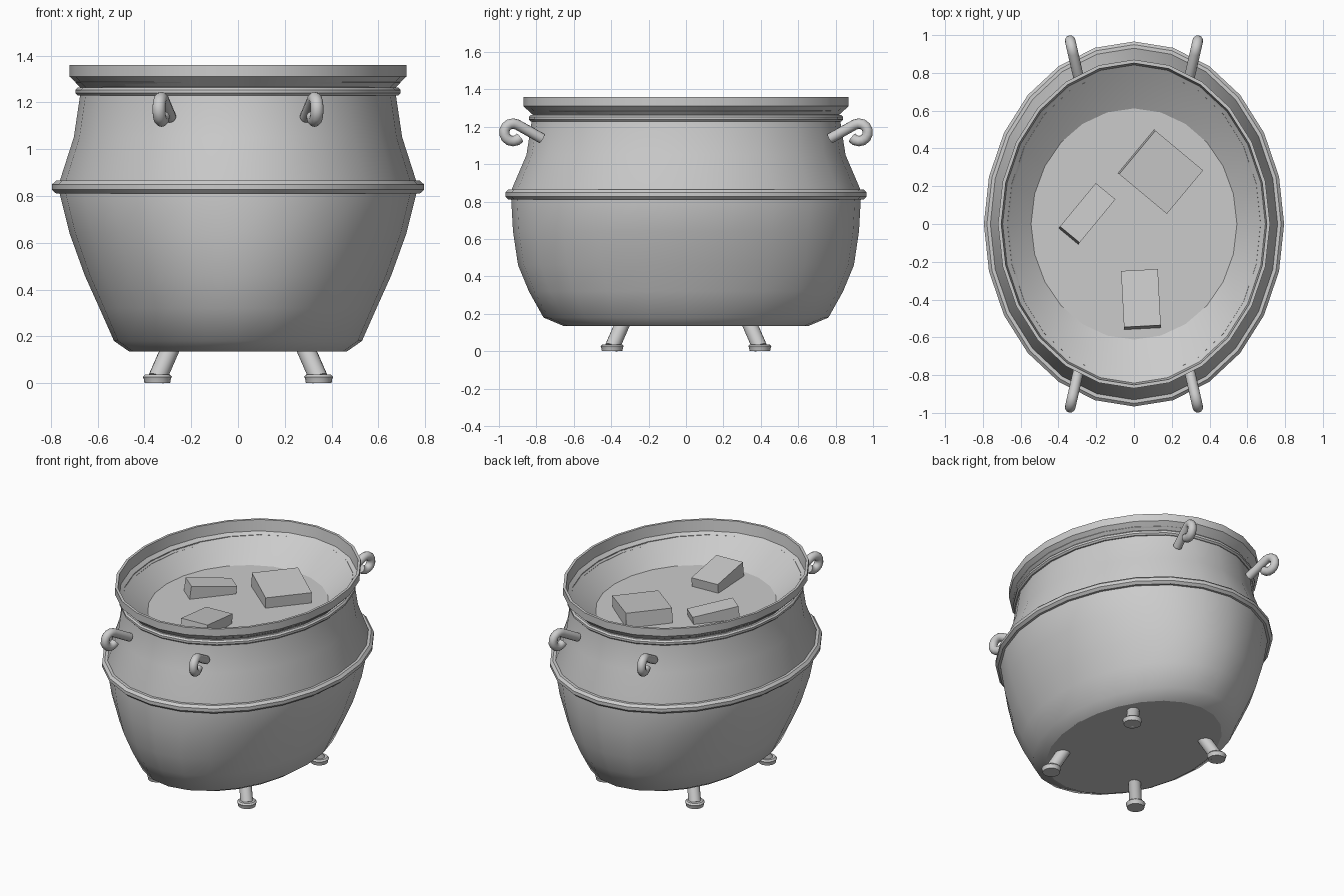
import bpy, bmesh, math
from mathutils import Vector

if "Cube" in bpy.data.objects:
    bpy.data.objects.remove(bpy.data.objects["Cube"])

SEG = 24


def finish(name, bm, angle=30):
    bmesh.ops.recalc_face_normals(bm, faces=bm.faces)
    me = bpy.data.meshes.new(name)
    bm.to_mesh(me)
    bm.free()
    ob = bpy.data.objects.new(name, me)
    bpy.context.collection.objects.link(ob)
    smooth(ob, angle)
    return ob


def smooth(ob, angle):
    bpy.ops.object.select_all(action='DESELECT')
    ob.select_set(True)
    bpy.context.view_layer.objects.active = ob
    bpy.ops.object.shade_smooth_by_angle(angle=math.radians(angle))


def loft(name, profile, angle=30, closed=False):
    """Sweep (rx, ry, z) profile points round an ellipse."""
    bm = bmesh.new()
    rings = [[bm.verts.new((rx * math.cos(2 * math.pi * i / SEG),
                            ry * math.sin(2 * math.pi * i / SEG), z))
              for i in range(SEG)] for rx, ry, z in profile]
    pairs = list(zip(rings, rings[1:]))
    if closed:
        pairs.append((rings[-1], rings[0]))
    for a, b in pairs:
        for i in range(SEG):
            j = (i + 1) % SEG
            bm.faces.new((a[i], a[j], b[j], b[i]))
    return finish(name, bm, angle)


def disc(name, rx, ry, z, up):
    bm = bmesh.new()
    f = bm.faces.new([bm.verts.new((rx * math.cos(2 * math.pi * i / SEG),
                                    ry * math.sin(2 * math.pi * i / SEG), z))
                      for i in range(SEG)])
    ob = finish(name, bm)
    if (ob.data.polygons[0].normal.z > 0) != up:
        ob.data.flip_normals()
    return ob


def band(name, rx, ry, z, r, h):
    """Rounded hoop around the pot."""
    pts = []
    for k in range(8):
        a = 2 * math.pi * (k + 0.5) / 8
        pts.append((rx + r * 1.08 * math.cos(a), ry + r * 1.08 * math.sin(a + math.pi / 2),
                    z + h * 1.08 * math.sin(a)))
    loft(name, pts, 40, True)


# pot body, its flat base and the hoops
loft("pot_body", [(0.465, 0.655, 0.135), (0.53, 0.762, 0.18), (0.592, 0.84, 0.32),
                  (0.655, 0.898, 0.46), (0.72, 0.925, 0.64), (0.765, 0.935, 0.82),
                  (0.76, 0.93, 0.87), (0.702, 0.853, 1.05), (0.675, 0.825, 1.23),
                  (0.67, 0.82, 1.27)], 55)
disc("pot_base", 0.465, 0.655, 0.135, False)
band("belly_hoop", 0.767, 0.938, 0.838, 0.028, 0.027)
band("neck_hoop", 0.678, 0.823, 1.246, 0.017, 0.017)

# flared rim, running inside down to the contents
loft("pot_rim", [(0.67, 0.82, 1.265), (0.72, 0.87, 1.31), (0.72, 0.87, 1.36),
                 (0.703, 0.852, 1.36), (0.695, 0.842, 1.285)])
loft("inner_wall", [(0.695, 0.842, 1.285), (0.625, 0.735, 1.215), (0.545, 0.612, 1.145)], 60)
disc("liquid_surface", 0.545, 0.612, 1.145, True)

# feet: slanted leg with a flared pad
for sx in (-1, 1):
    for sy in (-1, 1):
        side = ("left" if sx < 0 else "right") + ("_front" if sy < 0 else "_back")
        a = Vector((sx * 0.345, sy * 0.395, 0.02))
        b = Vector((sx * 0.275, sy * 0.325, 0.18))
        bpy.ops.mesh.primitive_cylinder_add(vertices=16, radius=0.04, depth=(b - a).length,
                                            location=(a + b) / 2,
                                            rotation=(b - a).to_track_quat('Z', 'Y').to_euler())
        leg = bpy.context.object
        leg.name = "leg_" + side
        smooth(leg, 40)
        bm = bmesh.new()
        prof = [(0.055, 0.0), (0.058, 0.018), (0.062, 0.027), (0.052, 0.037)]
        rings = [[bm.verts.new((a.x + r * math.cos(i * math.pi / 8),
                                a.y + r * math.sin(i * math.pi / 8), z)) for i in range(16)]
                 for r, z in prof]
        for p, q in zip(rings, rings[1:]):
            for i in range(16):
                j = (i + 1) % 16
                bm.faces.new((p[i], p[j], q[j], q[i]))
        bm.faces.new(rings[0])
        bm.faces.new(rings[-1])
        finish("foot_" + side, bm)

        # curled hook handle: straight shank, then a loop back on itself
        path = [(0.77, 1.137)]
        for k in range(13):
            t = math.radians(118 - k * 26)
            path.append((0.925 + 0.047 * math.cos(t), 1.17 + 0.047 * math.sin(t)))
            if t < math.radians(-140):
                break
        cu = bpy.data.curves.new("hook_" + side, 'CURVE')
        cu.dimensions = '3D'
        cu.bevel_depth = 0.028
        cu.bevel_resolution = 4
        cu.use_fill_caps = True
        sp = cu.splines.new('POLY')
        sp.points.add(len(path) - 1)
        for p, (d, z) in zip(sp.points, path):
            p.co = (sx * (0.292 + (d - 0.77) * 0.23), sy * d, z, 1)
        hook = bpy.data.objects.new("hook_" + side, cu)
        bpy.context.collection.objects.link(hook)
        bpy.ops.object.select_all(action='DESELECT')
        hook.select_set(True)
        bpy.context.view_layer.objects.active = hook
        bpy.ops.object.convert(target='MESH')
        smooth(bpy.context.object, 50)

# tilted chunks floating in the pot: centre, top height, size, turn, tilts
chunks = [("large_chunk", 0.14, 0.277, 1.232, 0.33, 0.30, -39.8, 0, 4.5),
          ("narrow_chunk", -0.25, 0.053, 1.215, 0.30, 0.135, 50.5, 0, 7.5),
          ("front_chunk", 0.037, -0.40, 1.228, 0.195, 0.30, 3, -7.5, 0)]
for name, x, y, top, w, d, turn, tx, ty in chunks:
    bpy.ops.mesh.primitive_cube_add(size=1, location=(x, y, top - 0.06),
                                    rotation=[math.radians(v) for v in (tx, ty, turn)])
    ob = bpy.context.object
    ob.name = name
    ob.scale = (w, d, 0.12)
